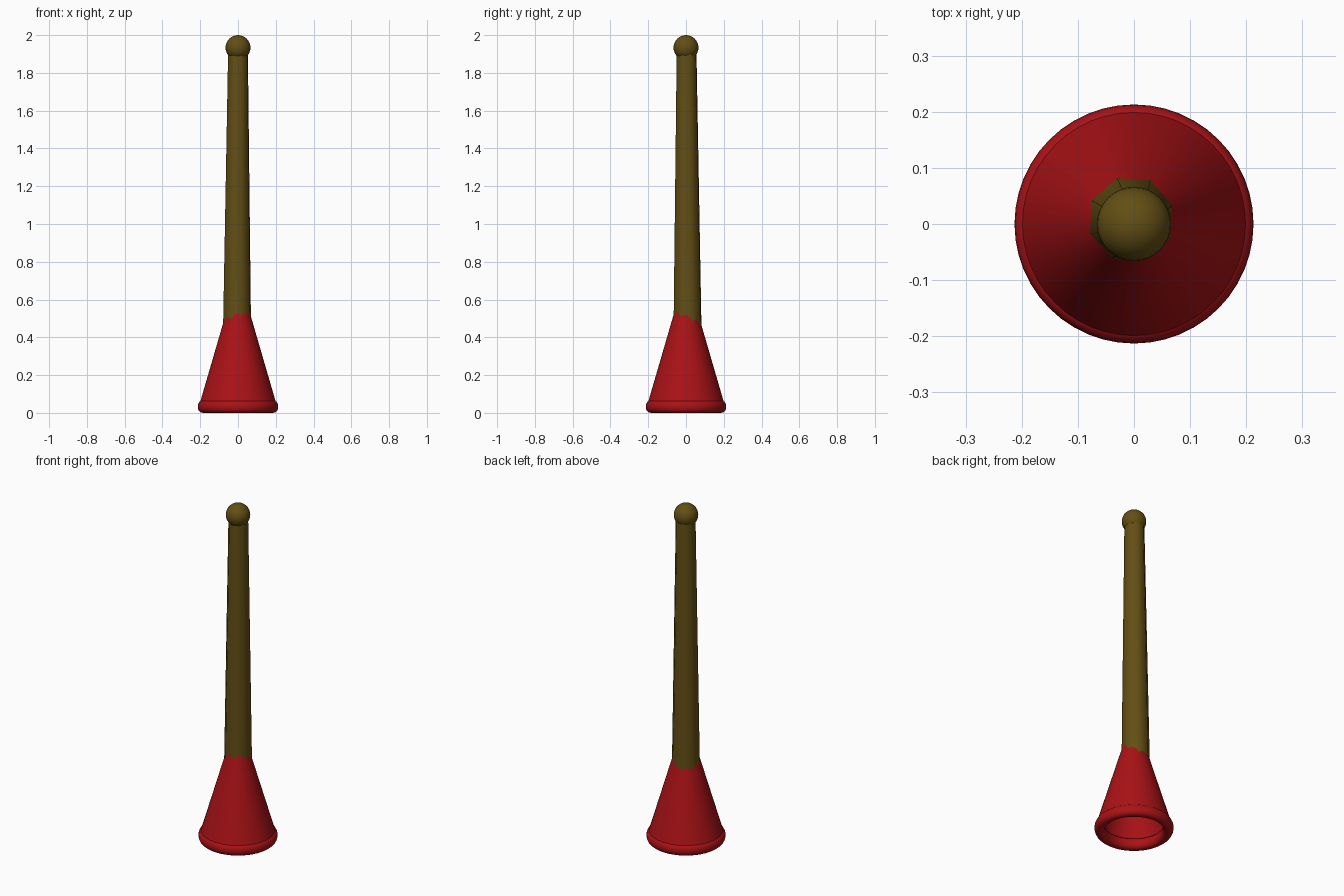
import bpy, bmesh, math
from mathutils import Vector

cube = bpy.data.objects.get("Cube")
if cube:
    bpy.data.objects.remove(cube, do_unlink=True)


def material(name, colour):
    m = bpy.data.materials.new(name)
    m.diffuse_color = (*colour, 1)
    m.use_nodes = True
    bsdf = m.node_tree.nodes["Principled BSDF"]
    bsdf.inputs["Base Color"].default_value = (*colour, 1)
    bsdf.inputs["Roughness"].default_value = 0.6
    return m


red = material("rubber red", (0.40, 0.006, 0.008))
wood = material("dark wood", (0.125, 0.077, 0.007))


def finish(name, bm, mat, angle):
    mesh = bpy.data.meshes.new(name)
    bmesh.ops.recalc_face_normals(bm, faces=bm.faces)
    bm.to_mesh(mesh)
    bm.free()
    mesh.materials.append(mat)
    ob = bpy.data.objects.new(name, mesh)
    bpy.context.collection.objects.link(ob)
    bpy.ops.object.select_all(action="DESELECT")
    ob.select_set(True)
    bpy.context.view_layer.objects.active = ob
    bpy.ops.object.shade_smooth_by_angle(angle=math.radians(angle))
    return ob


def lathe(name, profile, mat, closed, steps=48):
    """Spin a radius/height profile around the z axis."""
    bm = bmesh.new()
    verts = [bm.verts.new((r, 0, z)) for r, z in profile]
    edges = [bm.edges.new(p) for p in zip(verts, verts[1:])]
    if closed:
        edges.append(bm.edges.new((verts[-1], verts[0])))
    bmesh.ops.spin(bm, geom=verts + edges, axis=(0, 0, 1), cent=(0, 0, 0),
                   angle=math.tau, steps=steps, use_merge=True)
    bmesh.ops.remove_doubles(bm, verts=bm.verts, dist=0.0001)
    return finish(name, bm, mat, 40)


# Hollow rubber cup, closed under the handle
lathe("cup", [(0.201, 0.055), (0.07, 0.505), (0.05, 0.575), (0, 0.575),
              (0, 0.52), (0.05, 0.49), (0.175, 0.055)], red, True)

# Rounded rim: oval section swept around the mouth
rim = [(0.184 + 0.029 * math.copysign(abs(math.cos(a)) ** 0.8, math.cos(a)),
        0.033 + 0.033 * math.sin(a))
       for a in (math.tau * i / 16 for i in range(16))]
lathe("rim", rim, red, True)

# Eight-sided tapered handle, leaning slightly
bm = bmesh.new()
rings = []
for radius, centre in ((0.078, Vector((-0.005, 0.008, 0.46))),
                       (0.055, Vector((0.0, 0.003, 1.93)))):
    angles = [math.tau * (i + 0.42) / 8 for i in range(8)]
    rings.append([bm.verts.new(centre + radius * Vector((math.cos(a), math.sin(a), 0)))
                  for a in angles])
for i in range(8):
    j = (i + 1) % 8
    bm.faces.new((rings[0][i], rings[0][j], rings[1][j], rings[1][i]))
for ring in rings:
    bm.faces.new(ring)
finish("handle", bm, wood, 50)

# Ball on the end of the handle
bm = bmesh.new()
bmesh.ops.create_uvsphere(bm, u_segments=32, v_segments=16, radius=0.066)
bmesh.ops.translate(bm, verts=bm.verts, vec=(0, 0, 1.934))
finish("knob", bm, wood, 40)
